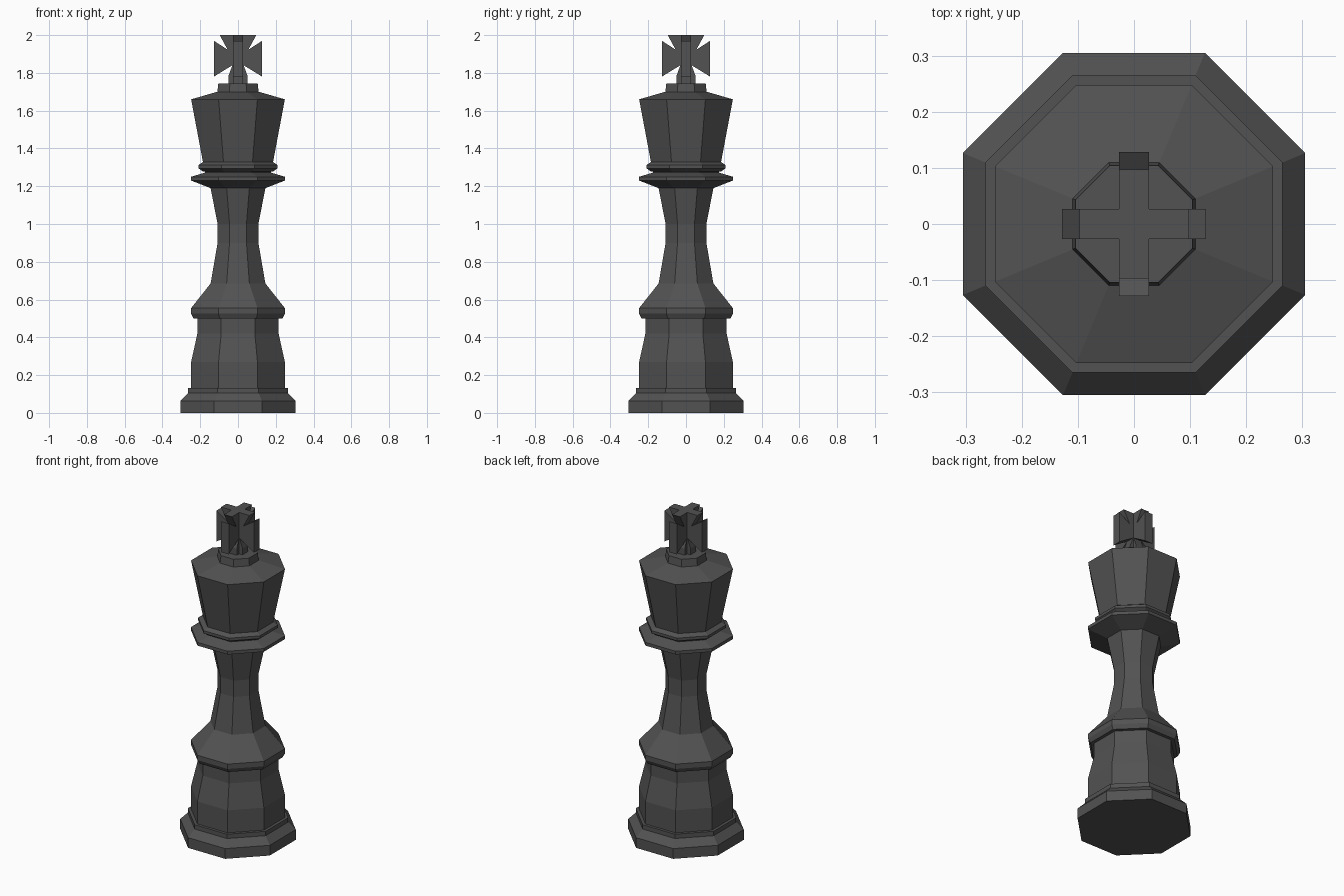
import bpy, bmesh, math
from mathutils import Matrix

cube = bpy.data.objects.get("Cube")
if cube:
    bpy.data.objects.remove(cube)

mat = bpy.data.materials.new("charcoal")
mat.use_nodes = True
colour = (0.085, 0.085, 0.085, 1)
mat.diffuse_color = colour
mat.node_tree.nodes["Principled BSDF"].inputs["Base Color"].default_value = colour


def finish(name, bm):
    bmesh.ops.recalc_face_normals(bm, faces=bm.faces)
    mesh = bpy.data.meshes.new(name)
    bm.to_mesh(mesh)
    bm.free()
    mesh.materials.append(mat)
    obj = bpy.data.objects.new(name, mesh)
    bpy.context.collection.objects.link(obj)


def turned(name, profile, sides=8):
    """Flat-sided turning from (half width across flats, height) points."""
    bm = bmesh.new()
    rings = []
    for width, z in profile:
        r = width / math.cos(math.pi / sides)
        angles = [2 * math.pi * (i + 0.5) / sides for i in range(sides)]
        rings.append([bm.verts.new((r * math.cos(a), r * math.sin(a), z)) for a in angles])
    for low, high in zip(rings, rings[1:]):
        for i in range(sides):
            j = (i + 1) % sides
            bm.faces.new((low[i], low[j], high[j], high[i]))
    bm.faces.new(rings[0])
    bm.faces.new(rings[-1])
    finish(name, bm)


def flared_cross(name, half_outline, depth, turn):
    """Mirrored outline in the xz plane, extruded through its thickness."""
    bm = bmesh.new()
    outline = half_outline + [(-x, z) for x, z in reversed(half_outline)]
    face = bm.faces.new([bm.verts.new((x, -depth, z)) for x, z in outline])
    extruded = bmesh.ops.extrude_face_region(bm, geom=[face])["geom"]
    moved = [v for v in extruded if isinstance(v, bmesh.types.BMVert)]
    bmesh.ops.translate(bm, vec=(0, 2 * depth, 0), verts=moved)
    bmesh.ops.transform(bm, matrix=Matrix.Rotation(turn, 4, "Z"), verts=bm.verts)
    finish(name, bm)


# Foot and lower body
turned("base", [(0.305, 0), (0.305, 0.063), (0.265, 0.105), (0.265, 0.132), (0.248, 0.132)])
turned("lower_body", [(0.248, 0.13), (0.248, 0.27), (0.215, 0.42), (0.215, 0.5)])

# Waist and stem
turned("waist_collar", [(0.235, 0.5), (0.248, 0.525), (0.248, 0.555), (0.145, 0.685)])
turned("stem", [(0.145, 0.685), (0.108, 0.9), (0.108, 1.0), (0.145, 1.19)])

# Neck rings
turned("wide_neck_ring", [(0.145, 1.19), (0.248, 1.23), (0.248, 1.25), (0.175, 1.272)])
turned("neck", [(0.175, 1.27), (0.175, 1.285)])
turned("small_neck_ring", [(0.185, 1.278), (0.21, 1.295), (0.21, 1.312), (0.185, 1.328)])

# Head with its cap
turned("head", [(0.185, 1.325), (0.248, 1.66), (0.11, 1.7)])
turned("cap", [(0.11, 1.695), (0.104, 1.745)])

# Two crossed flared crosses
outline = [(0.05, 1.74), (0.05, 1.785), (0.03, 1.84), (0.055, 1.825), (0.128, 1.78),
           (0.128, 1.97), (0.055, 1.923), (0.097, 2.0)]
for name, turn in (("cross_front", 0), ("cross_side", math.pi / 2)):
    flared_cross(name, outline, 0.027, turn)
